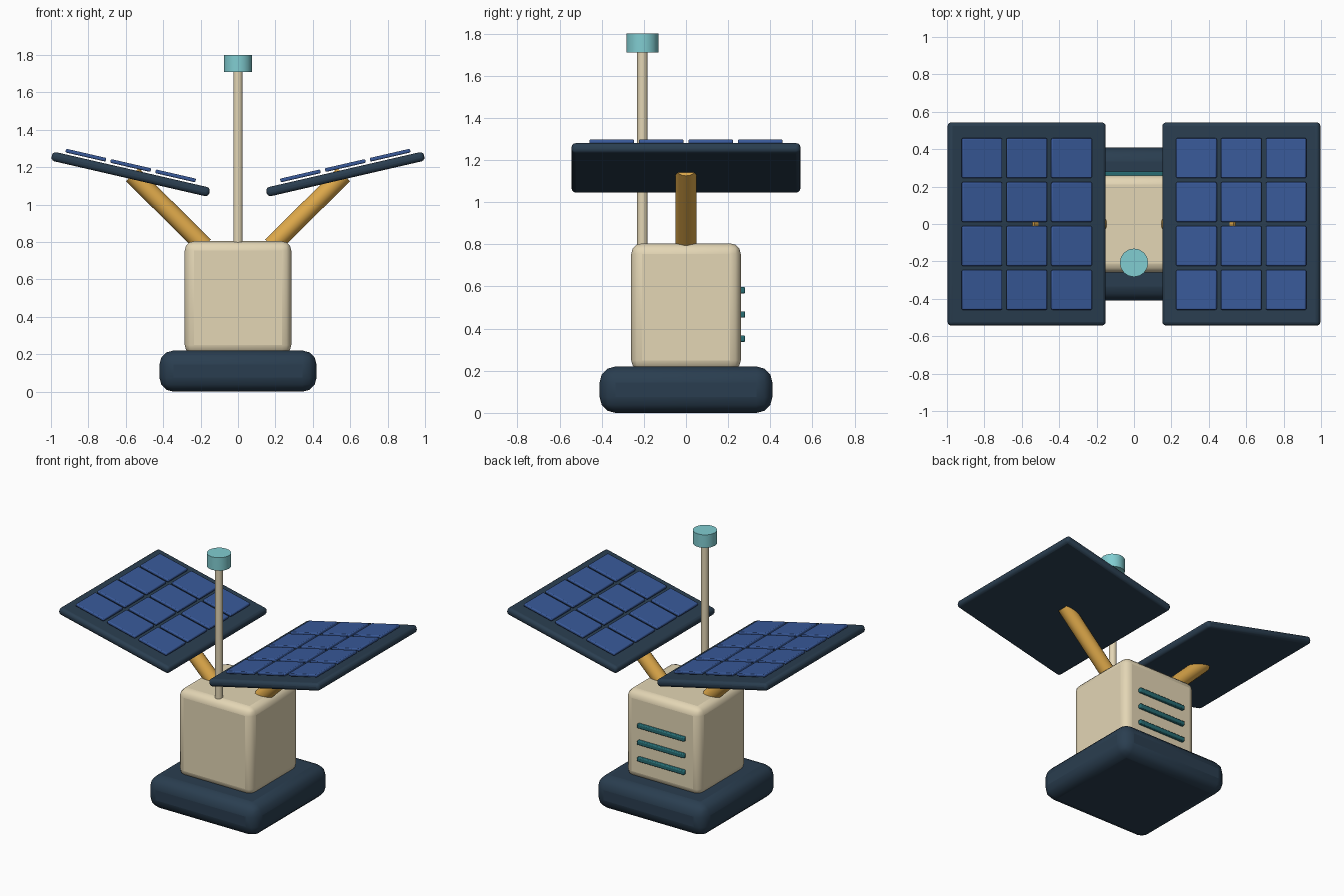
import bpy, math
from mathutils import Vector, Matrix

if "Cube" in bpy.data.objects:
    bpy.data.objects.remove(bpy.data.objects["Cube"])


def material(name, rgb):
    m = bpy.data.materials.new(name)
    m.diffuse_color = (*rgb, 1)
    m.use_nodes = True
    m.node_tree.nodes["Principled BSDF"].inputs["Base Color"].default_value = m.diffuse_color
    return m


NAVY = material("navy", (0.023, 0.048, 0.08))
CREAM = material("cream", (0.77, 0.67, 0.46))
GOLD = material("gold", (0.74, 0.40, 0.07))
CYAN = material("cyan", (0.22, 0.61, 0.64))
BLUE = material("blue", (0.04, 0.10, 0.32))
TEAL = material("teal", (0.02, 0.15, 0.17))


def finish(o, name, mat):
    o.name = name
    o.data.materials.append(mat)
    bpy.ops.object.shade_smooth_by_angle(angle=math.radians(35))
    return o


def box(name, loc, size, mat, bevel, segments=3, tilt=0.0):
    bpy.ops.mesh.primitive_cube_add(size=1)
    o = bpy.context.object
    o.data.transform(Matrix.Diagonal((*size, 1)))
    o.location = loc
    o.rotation_euler.y = tilt
    b = o.modifiers.new("bevel", 'BEVEL')
    b.width, b.segments = bevel, segments
    return finish(o, name, mat)


def rod(name, a, b, r, mat, sides=16):
    a, b = Vector(a), Vector(b)
    d = b - a
    bpy.ops.mesh.primitive_cylinder_add(vertices=sides, radius=r, depth=d.length, location=(a + b) / 2)
    o = bpy.context.object
    o.rotation_euler = d.to_track_quat('Z', 'Y').to_euler()
    return finish(o, name, mat)


# base and body
box("base", (0, 0, 0.11), (0.84, 0.82, 0.22), NAVY, 0.075)
box("body", (0, 0, 0.502), (0.57, 0.52, 0.605), CREAM, 0.05)

# vent slats on the back
for i in range(3):
    box(f"vent_{i + 1}", (0, 0.266, 0.352 + 0.115 * i), (0.36, 0.03, 0.03), TEAL, 0.006, 2)

# antenna mast and cap
rod("mast", (0, -0.207, 0.77), (0, -0.207, 1.72), 0.025, CREAM)
rod("mast_cap", (0, -0.207, 1.71), (0, -0.207, 1.80), 0.076, CYAN)

# tilted solar panels with struts and cells, both sides
TILT = math.radians(13)
for side, label in ((1, "right"), (-1, "left")):
    along = Vector((side * math.cos(TILT), 0, math.sin(TILT)))
    normal = Vector((-side * math.sin(TILT), 0, math.cos(TILT)))
    centre = Vector((side * 0.574, 0, 1.163))
    rot = -side * TILT
    rod(f"{label}_strut", (side * 0.18, 0, 0.78), (side * 0.565, 0, 1.16), 0.049, GOLD)
    box(f"{label}_panel", centre, (0.865, 1.086, 0.05), NAVY, 0.02, 3, rot)
    for i in range(3):
        for j in range(4):
            p = centre + along * (0.010 + (i - 1) * 0.246) + normal * 0.045
            p.y = (j - 1.5) * 0.235
            box(f"{label}_cell_{i + 1}_{j + 1}", p, (0.221, 0.212, 0.02), BLUE, 0.006, 2, rot)
